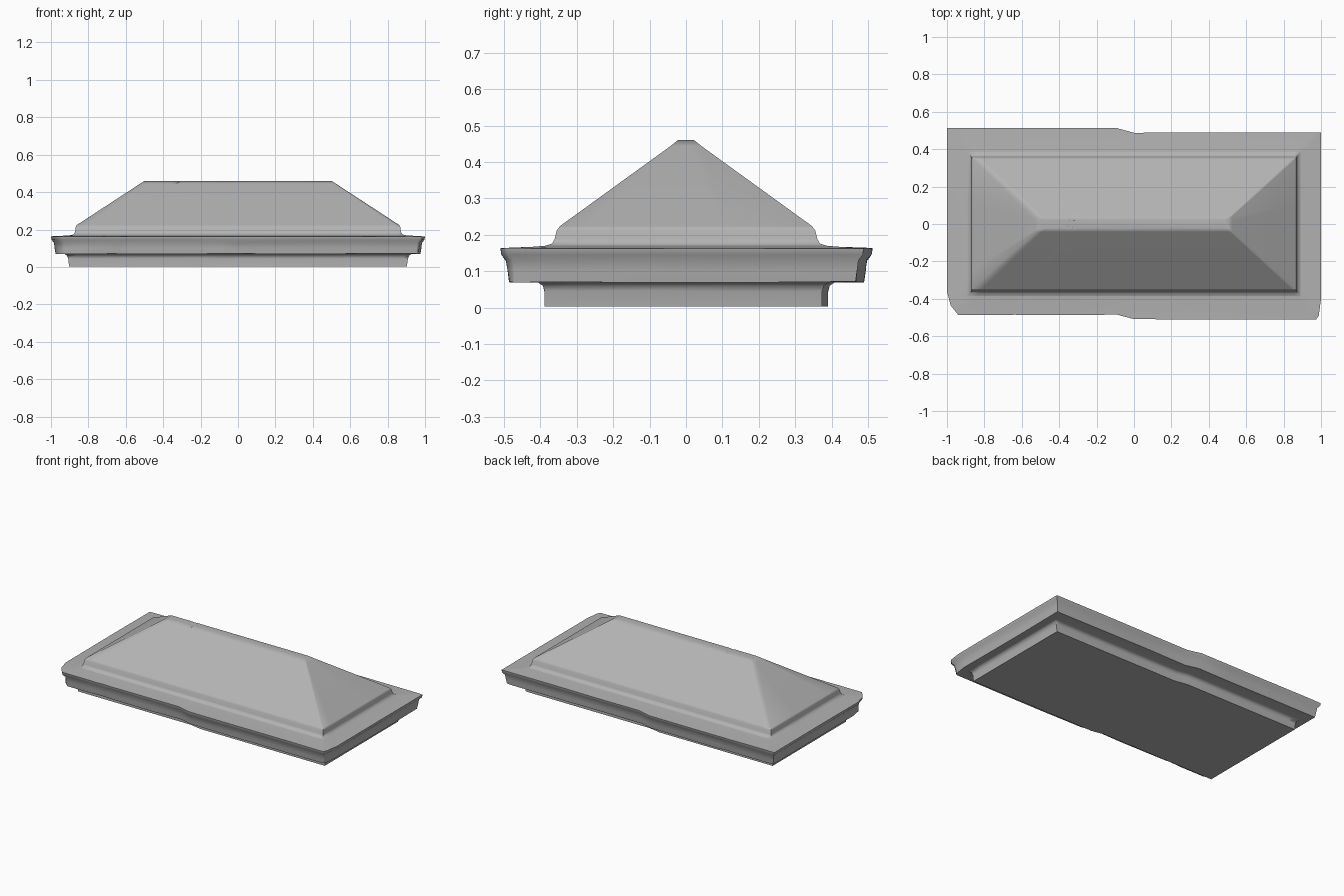
import bpy, bmesh, random

if "Cube" in bpy.data.objects:
    bpy.data.objects.remove(bpy.data.objects["Cube"])

random.seed(4)

# Dark weathered stone
stone = bpy.data.materials.new("stone")
stone.diffuse_color = (0.45, 0.45, 0.45, 1)
stone.use_nodes = True
stone.node_tree.nodes["Principled BSDF"].inputs["Base Color"].default_value = stone.diffuse_color

# Stations along the long sides, as fractions of the half length
STATIONS = [-0.94, -0.76, -0.68, -0.64, -0.6, -0.3, -0.09, 0.0, 0.3, 0.6, 0.975]


def ring(hx, hy, z, jog=0.0, chip=0.0, wear=0.0, notch=0.0):
    """Worn rectangular outline: the left half sits a little further back than the right."""
    def shift(f, back):
        if back:
            return jog if f < -0.05 else -jog
        return jog * 1.2 if f < -0.01 else -jog * 0.8
    pts = []
    # front edge, left to right, with broken corners
    pts.append((-hx + 0.02 * chip, -hy + shift(-1, False) + 0.05 * chip, z))
    for f in STATIONS:
        pts.append((f * hx, -hy + shift(f, False), z))
    pts.append((hx - 0.012 * chip, -hy + shift(1, False) + 0.02 * chip, z))
    # right edge
    for y in (-0.8, -0.3, 0.3):
        pts.append((hx, y * hy, z))
    # back edge, right to left
    pts.append((hx, hy + shift(1, True), z))
    for f in reversed(STATIONS):
        pts.append((f * hx, hy + shift(f, True), z))
    pts.append((-hx, hy + shift(-1, True), z))
    # left edge
    for y in (0.3, -0.3, -0.72):
        pts.append((-hx, y * hy, z))
    out = []
    for x, y, zz in pts:
        if notch and abs(x / hx + 0.64) < 0.01:
            zz -= notch
        out.append((x, y + random.uniform(-wear, wear) * (abs(x) < 0.8 * hx),
                    zz + random.uniform(-wear, wear)))
    return out


def loft(name, rings, cap_bottom=False, cap_top=False):
    """Skin the rings into one softly shaded stone part."""
    bm = bmesh.new()
    loops = [[bm.verts.new(p) for p in r] for r in rings]
    n = len(loops[0])
    for a, b in zip(loops, loops[1:]):
        for i in range(n):
            j = (i + 1) % n
            bm.faces.new((a[i], a[j], b[j], b[i]))
    if cap_bottom:
        bm.faces.new(loops[0][::-1])
    if cap_top:
        bm.faces.new(loops[-1])
    mesh = bpy.data.meshes.new(name)
    bm.to_mesh(mesh)
    bm.free()
    mesh.materials.append(stone)
    ob = bpy.data.objects.new(name, mesh)
    bpy.context.collection.objects.link(ob)
    bpy.context.view_layer.objects.active = ob
    ob.select_set(True)
    bpy.ops.object.shade_smooth_by_angle(angle=1.0)
    ob.select_set(False)
    # keep the large faces evenly shaded while edges stay soft
    soft = ob.modifiers.new("soft_edges", 'WEIGHTED_NORMAL')
    soft.keep_sharp = True
    return ob


# Rings shared by neighbouring parts
under = ring(0.975, 0.477, 0.07, 0.011, 0.8, 0.002)
roof_foot = ring(0.89, 0.385, 0.17)

# Lower plinth flaring out to the underside of the cornice
loft("plinth", [
    ring(0.903, 0.382, 0.003, 0.008),
    ring(0.908, 0.382, 0.045, 0.008, 0, 0.002),
    ring(0.915, 0.387, 0.06, 0.008),
    ring(0.928, 0.402, 0.07, 0.008),
    under,
], cap_bottom=True)

# Cornice slab with worn moulding and broken front corners
loft("cornice", [
    under,
    ring(0.98, 0.481, 0.10, 0.011, 1, 0.002),
    ring(0.984, 0.486, 0.13, 0.012, 1, 0.002),
    ring(0.997, 0.498, 0.145, 0.012, 1),
    ring(1.0, 0.5, 0.163, 0.012, 1, 0.001),
    ring(0.93, 0.42, 0.167),
    roof_foot,
])

# Hipped roof with a curved foot and a flat narrow ridge
loft("hipped_roof", [
    roof_foot,
    ring(0.877, 0.368, 0.176),
    ring(0.871, 0.361, 0.188),
    ring(0.868, 0.355, 0.212),
    ring(0.862, 0.346, 0.224),
    ring(0.525, 0.042, 0.444),
    ring(0.5, 0.022, 0.46, notch=0.01),
], cap_top=True)
